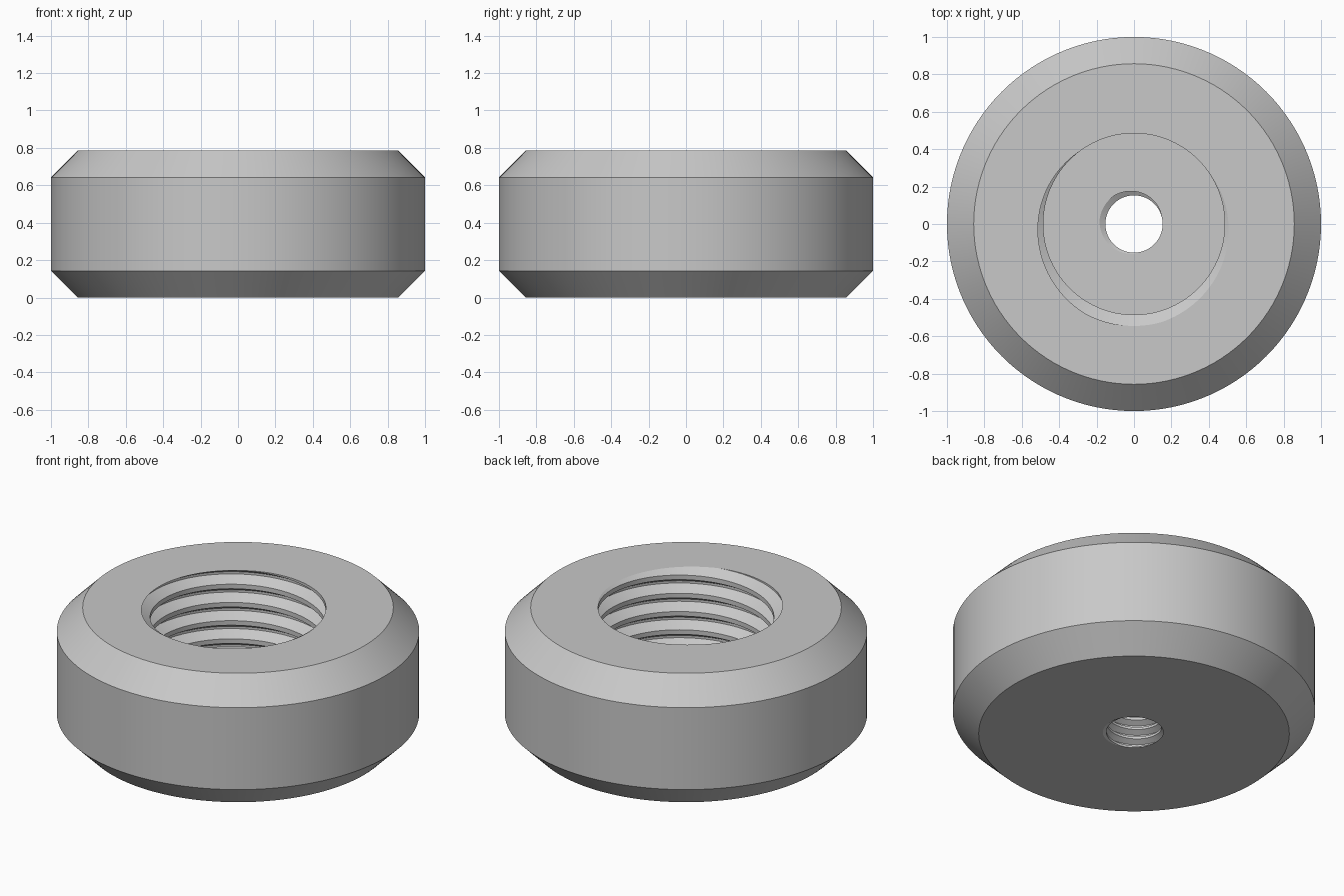
import bpy
import bmesh
import math

if "Cube" in bpy.data.objects:
    bpy.data.objects.remove(bpy.data.objects["Cube"], do_unlink=True)

SEGMENTS = 120
TOP, FLOOR, CHAMFER = 0.785, 0.2, 0.143


def angle(i):
    return 2 * math.pi * (i % SEGMENTS) / SEGMENTS


def ring(radius, z):
    """Plain circle; the last column repeats the first and is merged later."""
    return [(radius * math.cos(angle(i)), radius * math.sin(angle(i)), z)
            for i in range(SEGMENTS + 1)]


def thread(minor, pitch, z_low, z_high, phase):
    """Rows of a right-hand 60 degree internal thread, trimmed flat at both ends.
    The groove is centred on z_high at the phase angle (in turns)."""
    depth = 0.541 * pitch

    def radius_at(offset):
        # offset from the groove centre, in pitches
        d = abs((offset + 0.5) % 1 - 0.5)
        return minor + depth * min(1, max(0, (0.375 - d) / 0.3125))

    turns = math.ceil((z_high - z_low) / pitch) + 2
    levels = [k + t for k in range(-turns, 3) for t in (-0.375, -0.0625, 0.0625, 0.375)]
    rows = []
    for level in levels:
        row = []
        for i in range(SEGMENTS + 1):
            turn = i / SEGMENTS - phase
            z = z_high + pitch * (level + turn)
            z = min(z_high, max(z_low, z))
            r = radius_at((z - z_high) / pitch - turn)
            row.append((r * math.cos(angle(i)), r * math.sin(angle(i)), z))
        rows.append(row)
    return rows


# Closed section: large bore, top, rim, underside, small bore, bore floor
rings = thread(0.485, 0.111, FLOOR, TOP, 0.73)
rings += [ring(1 - CHAMFER, TOP), ring(1, TOP - CHAMFER),
          ring(1, CHAMFER), ring(1 - CHAMFER, 0)]
rings += thread(0.153, 0.06, 0, FLOOR, 0.42)
rings.append(rings[0])

bm = bmesh.new()
grid = [[bm.verts.new(p) for p in row] for row in rings]
for a, b in zip(grid, grid[1:]):
    for i in range(SEGMENTS):
        bm.faces.new((a[i], a[i + 1], b[i + 1], b[i]))
bmesh.ops.remove_doubles(bm, verts=bm.verts, dist=0.00005)
bmesh.ops.dissolve_degenerate(bm, edges=bm.edges, dist=0.00005)
bmesh.ops.recalc_face_normals(bm, faces=bm.faces)

mesh = bpy.data.meshes.new("threaded_collar")
bm.to_mesh(mesh)
bm.free()
collar = bpy.data.objects.new("threaded_collar", mesh)
bpy.context.collection.objects.link(collar)

# Plain grey metal
grey = bpy.data.materials.new("light_grey")
grey.use_nodes = True
color = (0.58, 0.58, 0.58, 1)
grey.diffuse_color = color
grey.node_tree.nodes["Principled BSDF"].inputs["Base Color"].default_value = color
mesh.materials.append(grey)

bpy.ops.object.select_all(action="DESELECT")
collar.select_set(True)
bpy.context.view_layer.objects.active = collar
bpy.ops.object.shade_smooth_by_angle(angle=math.radians(25))
